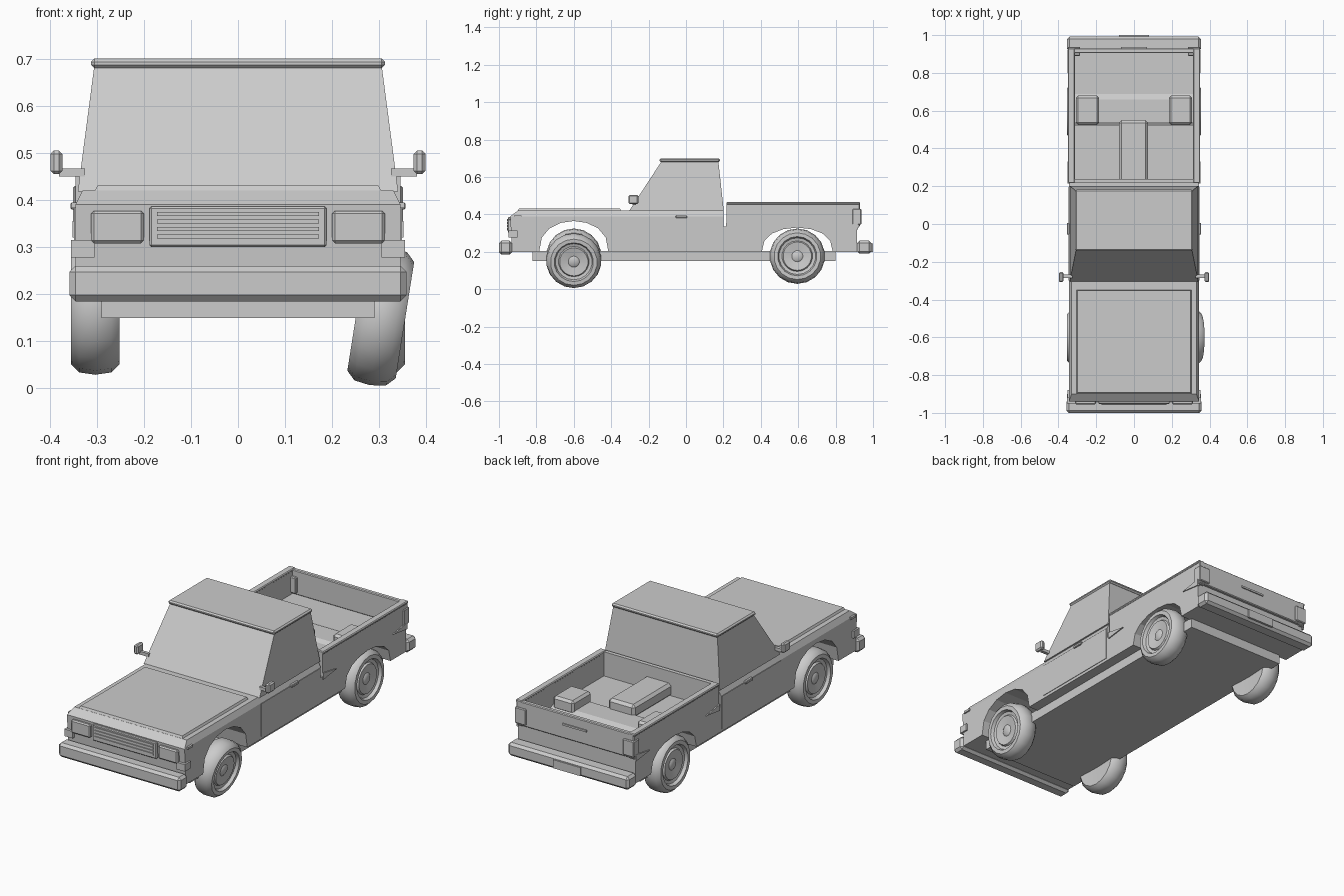
import bpy, bmesh, math
from mathutils import Matrix

if "Cube" in bpy.data.objects:
    bpy.data.objects.remove(bpy.data.objects["Cube"], do_unlink=True)

grey = bpy.data.materials.new("plain_grey")
grey.use_nodes = True
grey.diffuse_color = (0.6, 0.6, 0.6, 1)
grey.node_tree.nodes["Principled BSDF"].inputs["Base Color"].default_value = (0.6, 0.6, 0.6, 1)


def finish(name, bm, bevel=0, smooth=False):
    bmesh.ops.recalc_face_normals(bm, faces=bm.faces)
    mesh = bpy.data.meshes.new(name)
    bm.to_mesh(mesh)
    bm.free()
    mesh.materials.append(grey)
    ob = bpy.data.objects.new(name, mesh)
    bpy.context.collection.objects.link(ob)
    if bevel:
        mod = ob.modifiers.new("Bevel", "BEVEL")
        mod.width = bevel
        mod.segments = 1
    if smooth:
        bpy.ops.object.select_all(action="DESELECT")
        ob.select_set(True)
        bpy.context.view_layer.objects.active = ob
        bpy.ops.object.shade_smooth_by_angle(angle=math.radians(40))
    return ob


def loft(name, low, high, bevel=0):
    """Solid between two rectangles, each (x0, x1, y0, y1, z)."""
    bm = bmesh.new()
    rings = []
    for x0, x1, y0, y1, z in (low, high):
        rings.append([bm.verts.new(p) for p in
                      ((x0, y0, z), (x1, y0, z), (x1, y1, z), (x0, y1, z))])
    a, b = rings
    bm.faces.new(a)
    bm.faces.new(b)
    for i in range(4):
        j = (i + 1) % 4
        bm.faces.new((a[i], a[j], b[j], b[i]))
    return finish(name, bm, bevel)


def box(name, x, y, z, bevel=0):
    return loft(name, (*x, *y, z[0]), (*x, *y, z[1]), bevel)


def pair(name, x, y, z, bevel=0):
    box("left_" + name, x, y, z, bevel)
    box("right_" + name, (-x[1], -x[0]), y, z, bevel)


def extrude_side(name, outline, x0, x1):
    """Side outline of (y, z) points pushed across x."""
    bm = bmesh.new()
    face = bm.faces.new([bm.verts.new((x0, y, z)) for y, z in outline])
    out = bmesh.ops.extrude_face_region(bm, geom=[face])["geom"]
    bmesh.ops.translate(bm, vec=(x1 - x0, 0, 0),
                        verts=[v for v in out if isinstance(v, bmesh.types.BMVert)])
    bmesh.ops.triangulate(bm, faces=[f for f in bm.faces if len(f.verts) > 4])
    return finish(name, bm)


def arch(centre, half, height, steps=8):
    """Wheel opening from front to back, starting and ending on the sill."""
    return [(centre - half * math.cos(math.pi * i / steps),
             0.2 + height * math.sin(math.pi * i / steps) ** 0.8)
            for i in range(steps + 1)]


# Lower body with wheel openings cut right through
front_y, rear_y = -0.6, 0.595
outline = [(-0.93, 0.2)] + arch(front_y, 0.185, 0.165) + arch(rear_y, 0.19, 0.13)
outline += [(0.915, 0.2), (0.915, 0.335), (0.2, 0.335), (0.2, 0.39), (-0.94, 0.39)]
extrude_side("lower_body", outline, -0.345, 0.345)
box("chassis_floor", (-0.29, 0.29), (-0.82, 0.8), (0.15, 0.205))

# Shoulder, bonnet and cab
loft("body_shoulder", (-0.345, 0.345, -0.94, 0.2, 0.39), (-0.33, 0.33, -0.9, 0.2, 0.42))
loft("bonnet_panel", (-0.305, 0.305, -0.9, -0.35, 0.418), (-0.298, 0.298, -0.893, -0.352, 0.431))
loft("cab", (-0.34, 0.34, -0.305, 0.202, 0.418), (-0.305, 0.305, -0.13, 0.173, 0.685))
box("roof", (-0.312, 0.312), (-0.142, 0.182), (0.68, 0.7), 0.007)

# Doors, handles and mirrors
pair("door", (0.34, 0.348), (-0.3, 0.195), (0.215, 0.388))
pair("door_handle", (0.34, 0.356), (-0.055, 0.005), (0.38, 0.395), 0.003)
pair("mirror_arm", (0.325, 0.38), (-0.285, -0.268), (0.45, 0.467))
pair("mirror", (0.373, 0.398), (-0.308, -0.255), (0.455, 0.505), 0.007)

# Load bed
pair("bed_side", (0.315, 0.345), (0.217, 0.925), (0.33, 0.46))
pair("bed_rail", (0.313, 0.35), (0.217, 0.93), (0.452, 0.466), 0.004)
box("bed_front_wall", (-0.32, 0.32), (0.217, 0.238), (0.33, 0.463))
box("tailgate", (-0.345, 0.345), (0.905, 0.93), (0.335, 0.463), 0.004)
loft("axle_hump", (-0.316, 0.316, 0.51, 0.7, 0.33), (-0.316, 0.316, 0.54, 0.66, 0.348))
pair("bed_wheel_box", (0.185, 0.308), (0.525, 0.68), (0.33, 0.4), 0.012)
box("bed_tunnel", (-0.08, 0.075), (0.225, 0.55), (0.33, 0.4), 0.014)

# Creases at both ends of the bed flanks
for side in (-1, 1):
    for tag, a, b in (("front", 0.215, 0.33), ("rear", 0.92, 0.8)):
        extrude_side("bed_crease_" + tag, [(a, 0.355), (a, 0.32), (b, 0.335)],
                     side * 0.34, side * 0.351)

# Front details
box("grille_frame", (-0.188, 0.188), (-0.952, -0.93), (0.3, 0.386), 0.004)
for i in range(4):
    z = 0.318 + i * 0.016
    box("grille_slat", (-0.172, 0.172), (-0.957, -0.945), (z, z + 0.009))
pair("headlight", (0.2, 0.312), (-0.955, -0.93), (0.308, 0.377), 0.006)
pair("corner_lamp", (0.305, 0.354), (-0.95, -0.9), (0.278, 0.315))
pair("side_marker", (0.34, 0.353), (-0.92, -0.88), (0.383, 0.395))

# Bumpers and rear details
box("front_bumper", (-0.358, 0.358), (-1.0, -0.93), (0.185, 0.26), 0.013)
box("rear_bumper", (-0.355, 0.355), (0.915, 0.992), (0.19, 0.26), 0.013)
box("number_plate", (-0.08, 0.08), (0.985, 1.0), (0.2, 0.245))
pair("tail_light", (0.285, 0.35), (0.89, 0.938), (0.345, 0.43), 0.004)
box("tailgate_handle", (-0.07, 0.07), (0.925, 0.936), (0.405, 0.415))


# Wheels, turned from a half section of (radius, offset along axle)
def wheel(name, side, place, lean=0):
    section = [(0, -0.045), (0.09, -0.05), (0.125, -0.052), (0.143, -0.034), (0.148, 0),
               (0.143, 0.034), (0.125, 0.052), (0.105, 0.052), (0.098, 0.036),
               (0.082, 0.032), (0.076, 0.042), (0.03, 0.034), (0.022, 0.04), (0, 0.04)]
    bm = bmesh.new()
    verts = [bm.verts.new((side * a, 0, r)) for r, a in section]
    edges = [bm.edges.new(e) for e in zip(verts, verts[1:])]
    bmesh.ops.spin(bm, geom=verts + edges, cent=(0, 0, 0), axis=(1, 0, 0),
                   angle=math.tau, steps=18)
    bmesh.ops.remove_doubles(bm, verts=bm.verts, dist=0.0005)
    bm.transform(Matrix.Translation(place) @ Matrix.Rotation(lean, 4, "Y"))
    finish(name, bm, smooth=True)


wheel("front_right_wheel", -1, (-0.303, front_y, 0.177))
wheel("rear_right_wheel", -1, (-0.303, rear_y, 0.177))
wheel("rear_left_wheel", 1, (0.303, rear_y, 0.177))
wheel("front_left_wheel", 1, (0.303, front_y, 0.153), math.radians(9))
